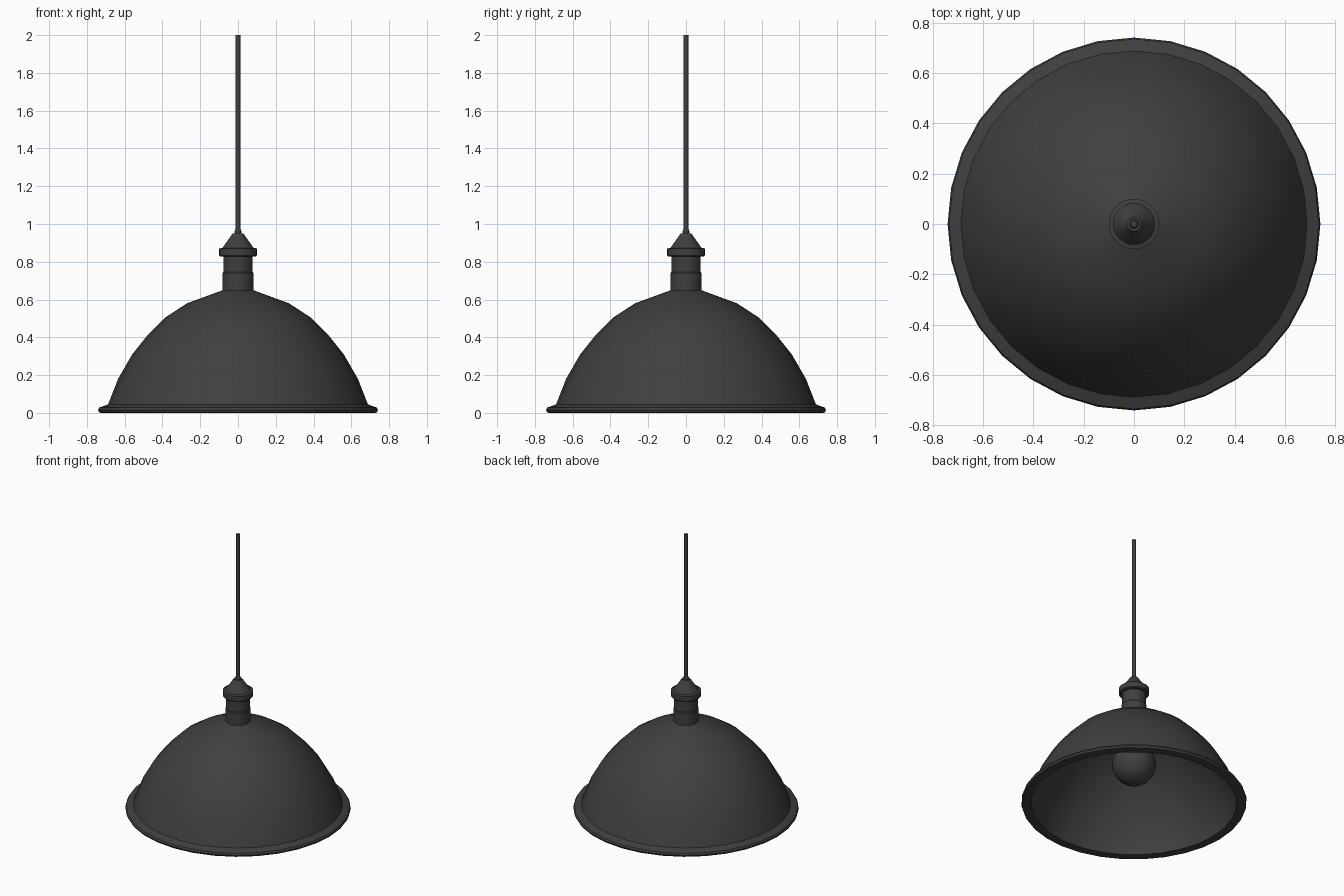
import bpy, bmesh, math

if "Cube" in bpy.data.objects:
    bpy.data.objects.remove(bpy.data.objects["Cube"])

dark = bpy.data.materials.new("dark_metal")
dark.diffuse_color = (0.05, 0.05, 0.05, 1)
dark.use_nodes = True
dark.node_tree.nodes["Principled BSDF"].inputs["Base Color"].default_value = dark.diffuse_color


def lathe(name, profile, segments=32, closed=False, angle=30):
    """Revolve (radius, z) points around the z axis."""
    bm = bmesh.new()
    rings = []
    for r, z in profile:
        if r == 0:
            rings.append([bm.verts.new((0, 0, z))] * segments)
        else:
            rings.append([bm.verts.new((r * math.cos(a), r * math.sin(a), z))
                          for a in (2 * math.pi * i / segments for i in range(segments))])
    pairs = list(zip(rings, rings[1:]))
    if closed:
        pairs.append((rings[-1], rings[0]))
    for lo, hi in pairs:
        for i in range(segments):
            j = (i + 1) % segments
            bm.faces.new(dict.fromkeys((lo[i], lo[j], hi[j], hi[i])))
    bmesh.ops.recalc_face_normals(bm, faces=bm.faces)
    mesh = bpy.data.meshes.new(name)
    bm.to_mesh(mesh)
    bm.free()
    mesh.materials.append(dark)
    ob = bpy.data.objects.new(name, mesh)
    bpy.context.collection.objects.link(ob)
    bpy.ops.object.select_all(action='DESELECT')
    ob.select_set(True)
    bpy.context.view_layer.objects.active = ob
    bpy.ops.object.shade_smooth_by_angle(angle=math.radians(angle))
    return ob


# Shade: outer dome, flared lip, then back up the inner wall
outer = [(0.08, 0.65), (0.27, 0.58), (0.385, 0.505), (0.48, 0.41),
         (0.56, 0.31), (0.635, 0.18), (0.688, 0.045)]
lip = [(0.735, 0.028), (0.741, 0.016), (0.735, 0.003), (0.725, 0.0), (0.675, 0.003)]
inner = [(0.67, 0.04), (0.618, 0.172), (0.545, 0.298), (0.467, 0.396),
         (0.376, 0.488), (0.263, 0.562), (0.08, 0.63)]
lathe("shade", outer + lip + inner, closed=True, angle=40)

# Neck, collar and conical cap
lathe("neck", [(0, 0.60), (0.082, 0.60), (0.082, 0.74), (0.078, 0.745), (0.078, 0.84), (0, 0.84)])
lathe("collar_cap", [(0, 0.828), (0.094, 0.828), (0.1, 0.834), (0.1, 0.87), (0.082, 0.874),
                     (0.034, 0.942), (0.028, 0.951), (0.018, 0.951), (0, 0.945)])

# Bulb with its screw base
lathe("bulb_base", [(0, 0.61), (0.055, 0.61), (0.055, 0.5), (0, 0.5)])
arc = [(0.145 * math.sin(t), 0.295 - 0.14 * math.cos(t))
       for t in (math.radians(d) for d in range(15, 136, 15))]
lathe("bulb", [(0, 0.155)] + arc + [(0.07, 0.44), (0.05, 0.51), (0, 0.51)], angle=60)

# Hanging cord with a strain relief at the foot
lathe("cord_relief", [(0, 0.94), (0.016, 0.94), (0.018, 0.96), (0.013, 0.975), (0, 0.975)], 16)
lathe("cord", [(0, 0.94), (0.0135, 0.94), (0.0135, 2.0), (0, 2.0)], 12, angle=40)
